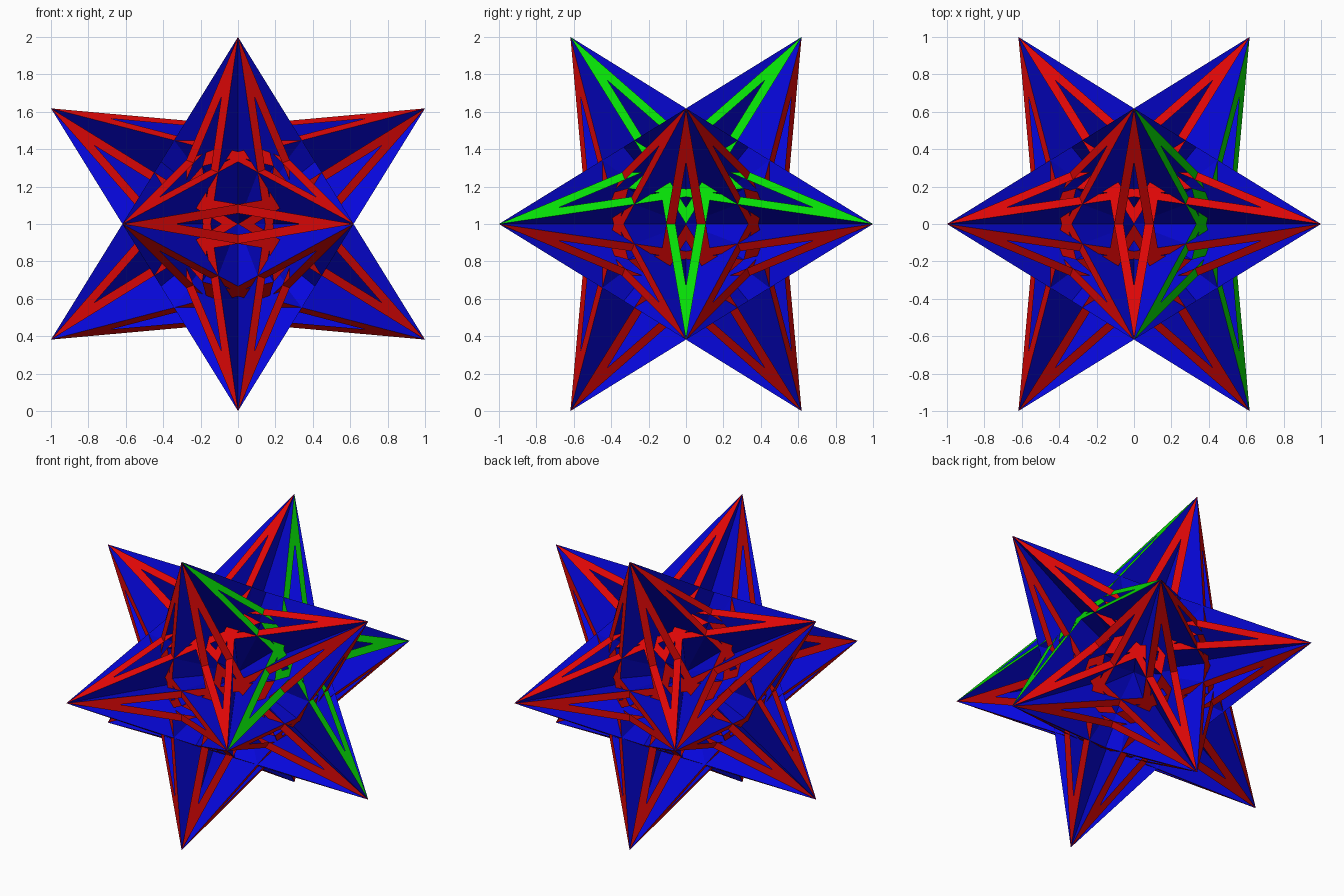
import bpy, bmesh, math
from mathutils import Vector

cube = bpy.data.objects.get("Cube")
if cube:
    bpy.data.objects.remove(cube, do_unlink=True)

G = (math.sqrt(5) - 1) / 2          # golden ratio conjugate
LIFT = Vector((0, 0, 1))            # stand the star on z = 0


def material(name, rgb):
    m = bpy.data.materials.new(name)
    m.use_nodes = True
    m.diffuse_color = (*rgb, 1)
    b = m.node_tree.nodes["Principled BSDF"]
    b.inputs["Base Color"].default_value = (*rgb, 1)
    b.inputs["Roughness"].default_value = 0.7
    return m


def build(name, polys, mat):
    """Flat-sided object from (points, outward direction) pairs."""
    bm = bmesh.new()
    for pts, out in polys:
        f = bm.faces.new([bm.verts.new(p + LIFT) for p in pts])
        f.normal_update()
        if f.normal.dot(out) < 0:
            f.normal_flip()
    me = bpy.data.meshes.new(name)
    bm.to_mesh(me)
    bm.free()
    me.materials.append(mat)
    ob = bpy.data.objects.new(name, me)
    bpy.context.collection.objects.link(ob)


def close(a, b):
    return abs(a - b) < 0.01


red = material("red", (0.73, 0.002, 0.002))
green = material("green", (0.002, 0.73, 0.002))
blue = material("blue", (0.002, 0.002, 0.73))

# The twelve spike tips, which are also the directions of the star planes
tips = []
for a in (-1, 1):
    for b in (-G, G):
        tips += [Vector((0, b, a)), Vector((a, 0, b)), Vector((b, a, 0))]

INNER = (3 - math.sqrt(5)) / 2 * 0.809   # inner star corner, share of tip radius
HOLE = 0.68                              # size of the star-shaped opening

# Star faces: ten-edged star outlines with a smaller star cut out
bands = {"red": [], "green": []}
for n in tips:
    key = "green" if n.x > 0.9 and n.z > 0 else "red"
    centre = n * (G / n.length_squared)
    ring = [t - centre for t in tips if close(t.dot(n), G)]
    for a in ring:
        for c in ring:
            if close((a + centre).dot(c + centre), -G):
                inner = c * INNER
                strip = [a, inner, inner * HOLE, a * HOLE]
                bands[key].append(([centre + p for p in strip], n))

# Blue rhombi through the centre, each joining two opposite tips
rhombi = []
for tip in tips:
    if tip.dot(Vector((0.3, 0.5, 1))) < 0:
        continue
    for n in tips:
        if close(tip.dot(n), G):
            corner = tip.cross(n).normalized() * G
            rhombi.append(([tip, corner, -tip, -corner], n))

build("red_star_bands", bands["red"], red)
build("green_star_bands", bands["green"], green)
build("blue_rhombi", rhombi, blue)
